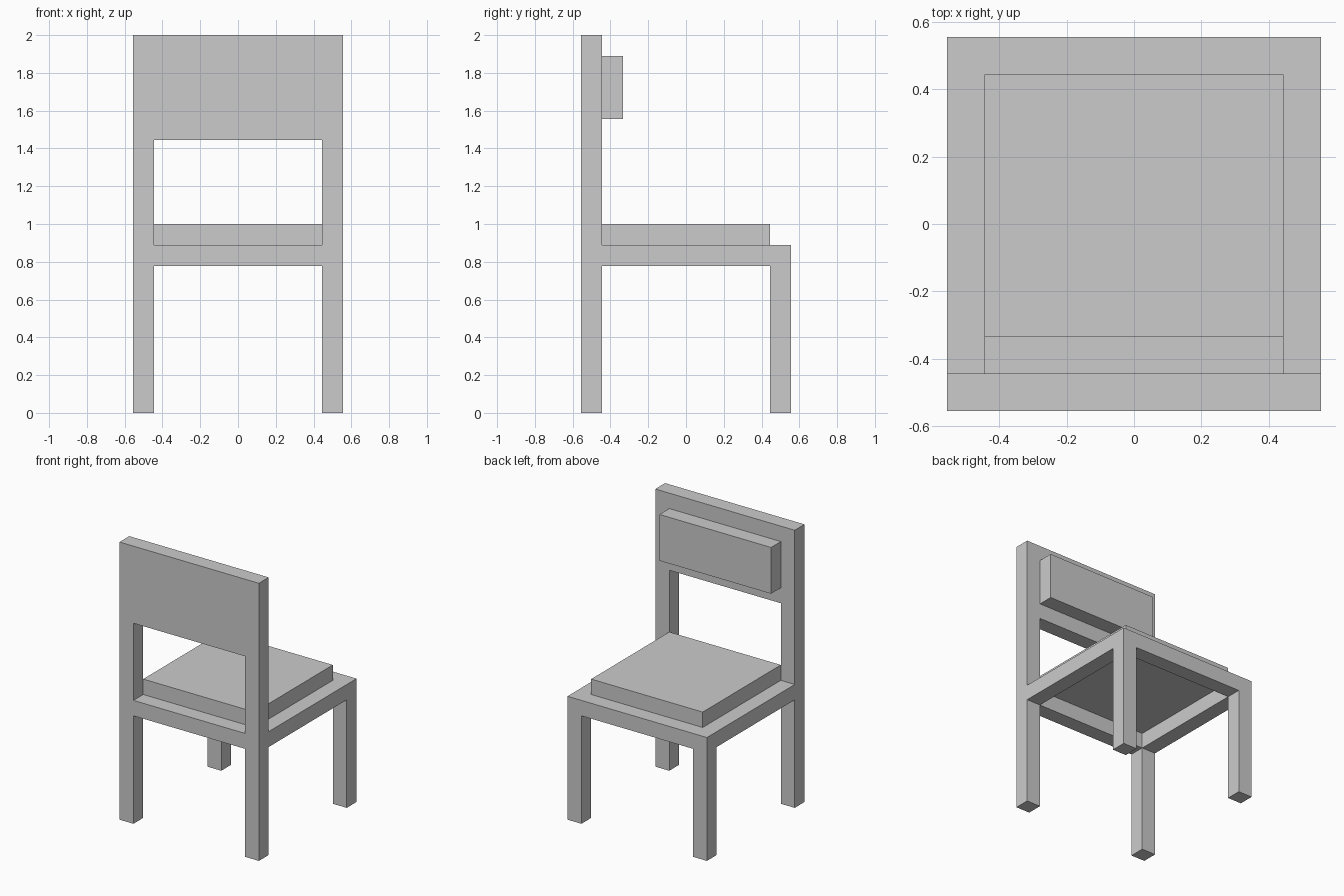
import bpy
import bmesh
from mathutils import Vector

if "Cube" in bpy.data.objects:
    bpy.data.objects.remove(bpy.data.objects["Cube"])

U = 1 / 9  # the whole chair sits on this module (timber thickness = 1 U)


def box(name, lo, hi):
    """Flat-faced box between two corners given in modules."""
    lo, hi = Vector(lo) * U, Vector(hi) * U
    centre, size = (lo + hi) / 2, hi - lo
    bm = bmesh.new()
    bmesh.ops.create_cube(bm, size=1)
    bmesh.ops.scale(bm, vec=size, verts=bm.verts)
    mesh = bpy.data.meshes.new(name)
    bm.to_mesh(mesh)
    bm.free()
    obj = bpy.data.objects.new(name, mesh)
    obj.location = centre
    bpy.context.collection.objects.link(obj)
    return obj


# Parts repeated on the left and right
for side, x in (("left", -5), ("right", 4)):
    box(f"{side}_back_post", (x, -5, 0), (x + 1, -4, 18))
    box(f"{side}_leg", (x, 4, 0), (x + 1, 5, 8))
    box(f"{side}_seat_rail", (x, -4, 7), (x + 1, 4, 8))

# Cross rails closing the open seat frame
box("backrest_side_seat_rail", (-4, -5, 7), (4, -4, 8))
box("leg_side_seat_rail", (-4, 4, 7), (4, 5, 8))

# Seat cushion resting over the frame opening
box("seat_cushion", (-4, -4, 8), (4, 4, 9))

# Backrest panel between the posts, with its pad
box("backrest_panel", (-4, -5, 13), (4, -4, 18))
box("backrest_pad", (-4, -4, 14), (4, -3, 17))
